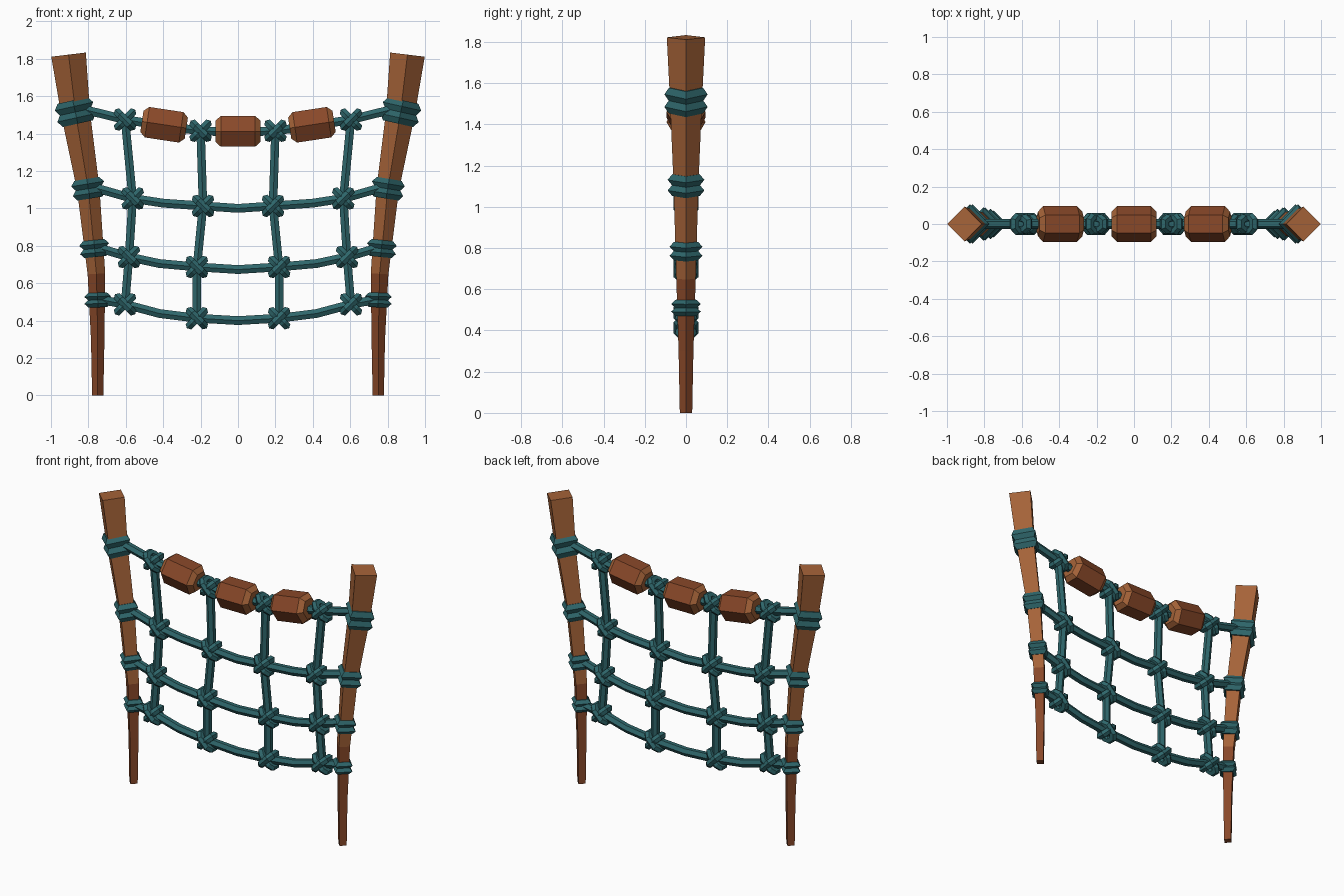
import bpy, bmesh, math
from mathutils import Vector

if "Cube" in bpy.data.objects:
    bpy.data.objects.remove(bpy.data.objects["Cube"])


def material(name, col):
    m = bpy.data.materials.new(name)
    m.diffuse_color = (*col, 1)
    m.use_nodes = True
    m.node_tree.nodes["Principled BSDF"].inputs["Base Color"].default_value = m.diffuse_color
    return m


LIGHT = material("light wood", (0.38, 0.125, 0.04))
DARK = material("dark wood", (0.25, 0.065, 0.022))
TEAL = material("teal rope", (0.028, 0.135, 0.148))


def sweep(bm, pts, radii, ref, sides, phase=0.0, closed=False):
    """Tube along a planar path; ref is the normal of the path plane."""
    pts = [Vector(p) for p in pts]
    n = len(pts)
    if not isinstance(radii, (list, tuple)):
        radii = [radii] * n
    rings = []
    for i, p in enumerate(pts):
        a = pts[i - 1] if (i > 0 or closed) else p
        b = pts[(i + 1) % n] if (i < n - 1 or closed) else p
        d1 = (p - a).normalized()
        d2 = (b - p).normalized()
        t = (d1 + d2).normalized()
        side = t.cross(ref).normalized()
        miter = 1 / max(0.6, t.dot(d2 if d2.length else d1))
        ring = []
        for k in range(sides):
            ang = phase + 2 * math.pi * k / sides
            off = ref * math.cos(ang) + side * math.sin(ang) * miter
            ring.append(bm.verts.new(p + off * radii[i]))
        rings.append(ring)
    for i in range(n if closed else n - 1):
        r, q = rings[i], rings[(i + 1) % n]
        for k in range(sides):
            j = (k + 1) % sides
            bm.faces.new((r[k], r[j], q[j], q[k]))
    if not closed:
        bm.faces.new(rings[0])
        bm.faces.new(rings[-1])


def finish(bm, name, mats, rule=None):
    bmesh.ops.recalc_face_normals(bm, faces=bm.faces)
    if rule:
        for f in bm.faces:
            f.material_index = rule(f)
    me = bpy.data.meshes.new(name)
    bm.to_mesh(me)
    bm.free()
    for m in mats:
        me.materials.append(m)
    ob = bpy.data.objects.new(name, me)
    bpy.context.collection.objects.link(ob)
    return ob


Y = Vector((0, 1, 0))

# Posts: bent, tapering square stakes turned 45 degrees (x, z, half diagonal)
POST = [(0.75, 0, 0.03), (0.75, 0.3, 0.036), (0.757, 0.65, 0.047), (0.80, 1.1, 0.06),
        (0.867, 1.5, 0.077), (0.906, 1.822, 0.093)]
# Lashings: x, z, outer half diagonal, ring spacing, tilt
WRAPS = [(0.75, 0.51, 0.072, 0.019, 0.03), (0.767, 0.785, 0.080, 0.022, 0.10),
         (0.80, 1.105, 0.089, 0.026, 0.16), (0.87, 1.515, 0.105, 0.031, 0.22)]
for s, label in ((-1, "left"), (1, "right")):
    bm = bmesh.new()
    sweep(bm, [(s * x, 0, z) for x, z, r in POST], [r for x, z, r in POST], Y, 4)
    finish(bm, label + "_post", [LIGHT, DARK],
           lambda f: 1 if f.calc_center_median().z < 0.64 else 0)

    # Two ridged bands per lashing, tilted with the post
    for i, (x, z, r, gap, tilt) in enumerate(WRAPS):
        bm = bmesh.new()
        axis = Vector((s * math.sin(tilt), 0, math.cos(tilt)))
        c = Vector((s * x, 0, z))
        for o in (-1, 1):
            p = c + axis * gap * o
            h = gap * 1.05
            sweep(bm, [p - axis * h, p, p + axis * h],
                  [r - 0.022, r, r - 0.022], Y, 4)
        finish(bm, f"{label}_lashing_{i + 1}", [TEAL])

# Net ropes running across: half paths from the centre outwards (x, z)
ROWS = [[(0, 1.405), (0.2, 1.415), (0.395, 1.44), (0.604, 1.475), (0.87, 1.54)],
        [(0, 1.0), (0.187, 1.013), (0.4, 1.028), (0.563, 1.053), (0.80, 1.12)],
        [(0, 0.673), (0.22, 0.687), (0.42, 0.705), (0.583, 0.74), (0.767, 0.795)],
        [(0, 0.40), (0.22, 0.413), (0.42, 0.438), (0.604, 0.487), (0.75, 0.515)]]
for i, row in enumerate(ROWS):
    path = [(-x, 0, z) for x, z in row[:0:-1]] + [(x, 0, z) for x, z in row]
    bm = bmesh.new()
    sweep(bm, path, 0.027, Y, 6)
    finish(bm, f"cross_rope_{i + 1}", [TEAL])

# Net ropes hanging down, and a crossed knot at each meeting point
for s, label in ((-1, "left"), (1, "right")):
    for col, cname in ((1, "inner"), (3, "outer")):
        pts = [(s * r[col][0], 0, r[col][1]) for r in ROWS]
        bm = bmesh.new()
        sweep(bm, pts, 0.026, Y, 6)
        finish(bm, f"{label}_{cname}_hanging_rope", [TEAL])
        for i, p in enumerate(pts):
            bm = bmesh.new()
            for diag, depth in ((1, 0.036), (-1, 0.028)):
                d = Vector((diag * s, 0, 1)).normalized()
                loop = [Vector(p) + d * a * 0.052 + Y * b * depth for a, b in
                        ((1, -0.5), (0.6, -1), (-0.6, -1), (-1, -0.5),
                         (-1, 0.5), (-0.6, 1), (0.6, 1), (1, 0.5))]
                sweep(bm, loop, 0.024, d.cross(Y), 6, math.pi / 2, True)
            finish(bm, f"{label}_{cname}_knot_{i + 1}", [TEAL])

# Wooden beads on the top rope, with paler chamfered ends
for name, x, z, tilt in (("left_bead", -0.395, 1.447, -0.15), ("middle_bead", 0, 1.412, 0),
                         ("right_bead", 0.395, 1.447, 0.15)):
    u = Vector((math.cos(tilt), 0, math.sin(tilt)))
    c = Vector((x, 0, z))
    bm = bmesh.new()
    sweep(bm, [c + u * a for a in (-0.12, -0.092, 0.092, 0.12)],
          [0.066, 0.095, 0.095, 0.066], Y, 6)
    finish(bm, name, [DARK, LIGHT],
           lambda f: 1 if abs((f.calc_center_median() - c).dot(u)) > 0.09 else 0)
